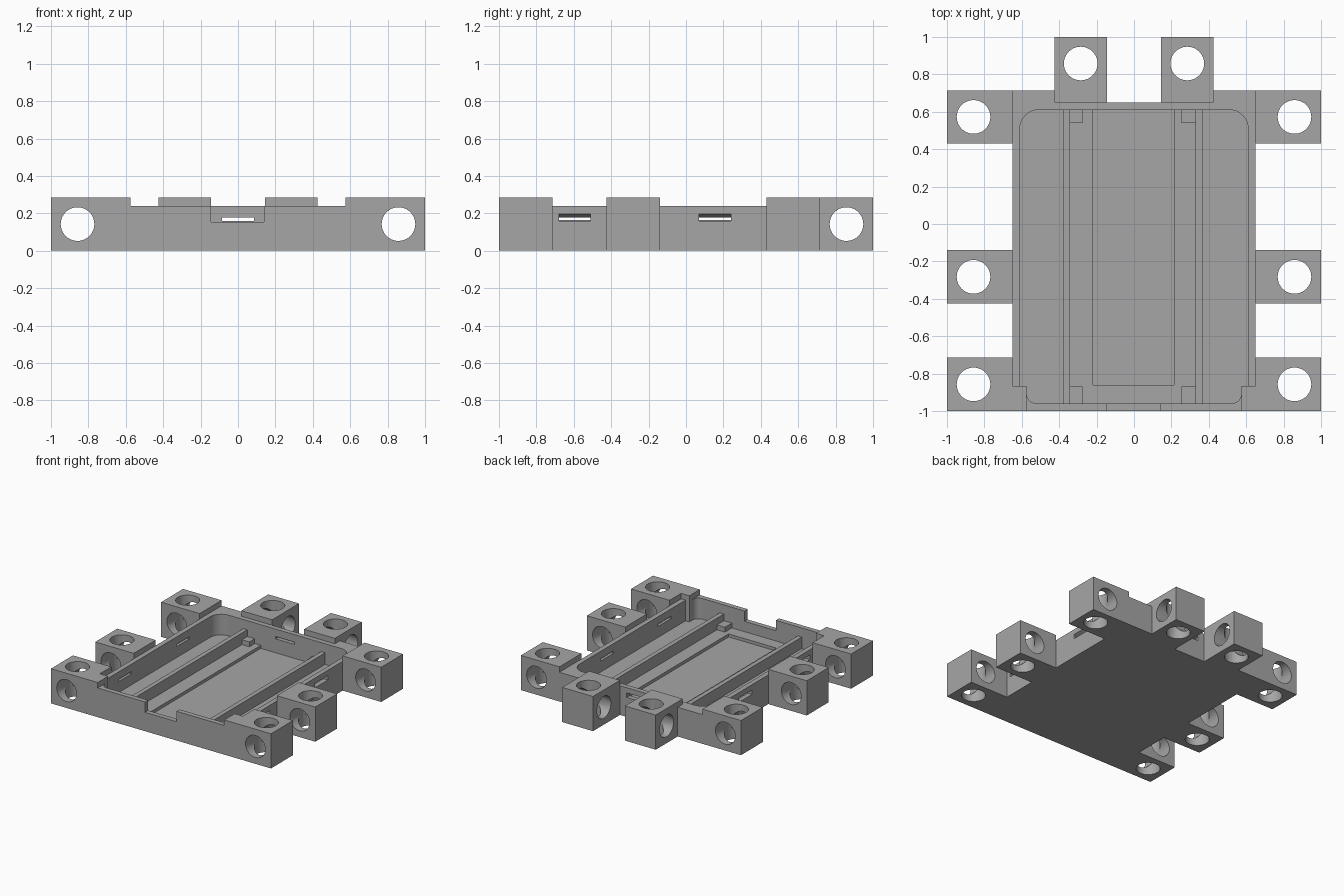
import bpy
import bmesh
from math import cos, sin, pi, radians
from mathutils import Matrix, Vector

if "Cube" in bpy.data.objects:
    bpy.data.objects.remove(bpy.data.objects["Cube"])

# Single grey plastic
grey = bpy.data.materials.new("grey_plastic")
grey.use_nodes = True
colour = (0.38, 0.38, 0.38, 1)
grey.diffuse_color = colour
grey.node_tree.nodes["Principled BSDF"].inputs["Base Color"].default_value = colour

HEIGHT, RIM, FLOOR, RECESS = 0.285, 0.24, 0.07, 0.045
MID = HEIGHT / 2


def make(name, bm):
    bmesh.ops.recalc_face_normals(bm, faces=bm.faces)
    mesh = bpy.data.meshes.new(name)
    bm.to_mesh(mesh)
    bm.free()
    mesh.materials.append(grey)
    obj = bpy.data.objects.new(name, mesh)
    bpy.context.collection.objects.link(obj)
    return obj


def prism(name, points, z0, z1):
    """Extrude a flat outline upwards."""
    bm = bmesh.new()
    face = bm.faces.new([bm.verts.new((x, y, z0)) for x, y in points])
    top = bmesh.ops.extrude_face_region(bm, geom=[face])["geom"]
    verts = [v for v in top if isinstance(v, bmesh.types.BMVert)]
    bmesh.ops.translate(bm, verts=verts, vec=(0, 0, z1 - z0))
    return make(name, bm)


def box(name, x0, x1, y0, y1, z0, z1):
    return prism(name, [(x0, y0), (x1, y0), (x1, y1), (x0, y1)], z0, z1)


def mirrored(half):
    """Close a right-hand outline with its reflection."""
    return half + [(-x, y) for x, y in reversed(half)]


def arc(cx, cy, r, start, end, steps=8):
    angles = [radians(start + (end - start) * i / steps) for i in range(steps + 1)]
    return [(cx + r * cos(a), cy + r * sin(a)) for a in angles]


def rod(x, y, z, axis):
    """Round hole cutter along the given axis."""
    bm = bmesh.new()
    bmesh.ops.create_cone(bm, cap_ends=True, segments=40, radius1=0.09,
                          radius2=0.09, depth=0.45)
    turn = Vector((0, 0, 1)).rotation_difference(Vector(axis)).to_matrix().to_4x4()
    bm.transform(Matrix.Translation((x, y, z)) @ turn)
    return make("hole_cutter", bm)


def cut(obj, cutter):
    cutter.hide_render = True
    mod = obj.modifiers.new("cut", "BOOLEAN")
    mod.operation, mod.solver, mod.object = "DIFFERENCE", "EXACT", cutter
    bpy.context.view_layer.update()
    graph = bpy.context.evaluated_depsgraph_get()
    result = bpy.data.meshes.new_from_object(obj.evaluated_get(graph))
    obj.modifiers.clear()
    obj.data = result
    bpy.data.objects.remove(cutter)


def slot(turn, x, y):
    """Clip slot with a sloping ceiling, running through a wall."""
    bm = bmesh.new()
    profile = [(-0.05, 0.16), (0.05, 0.16), (0.05, 0.21), (-0.05, 0.165)]
    rows = [[bm.verts.new((u, v, z)) for u, z in profile] for v in (-0.085, 0.085)]
    for row in rows:
        bm.faces.new(row)
    for i in range(4):
        j = (i + 1) % 4
        bm.faces.new([rows[0][i], rows[0][j], rows[1][j], rows[1][i]])
    bm.transform(Matrix.Translation((x, y, 0)) @ Matrix.Rotation(turn, 4, "Z"))
    return make("slot_cutter", bm)


# Tray body with all its mounting lugs as one footprint
side_lugs = [(0.715, 0.43), (-0.14, -0.425), (-0.715, -1)]
half = [(0.145, 0.65), (0.145, 1), (0.425, 1), (0.425, 0.715)]
for i, (back, front) in enumerate(side_lugs):
    if i:
        half.append((0.65, back))
    half += [(1, back), (1, front)]
    if i < 2:
        half.append((0.65, front))
tray = prism("tray", mirrored(half), 0, HEIGHT)

# Lower the rim between the lugs
rim = [(0.145, 0.8), (0.145, 0.65), (0.425, 0.65), (0.425, 0.8), (0.65, 0.8),
       (0.65, -0.865), (0.575, -0.865), (0.575, -1.1)]
cut(tray, prism("rim_cutter", mirrored(rim), RIM, 0.4))

# Cavity with rounded corners, floor recess and front notch
cavity = (arc(0.51, 0.51, 0.1, 90, 0) + [(0.61, -0.865), (0.575, -0.865)]
          + arc(0.52, -0.905, 0.055, 0, -90))
cut(tray, prism("cavity_cutter", mirrored(cavity), FLOOR, 0.4))
cut(tray, box("recess_cutter", -0.22, 0.215, -0.86, 0.61, RECESS, 0.2))
cut(tray, box("notch_cutter", -0.145, 0.14, -1.1, -0.9, 0.155, 0.4))

# Clip slots in the side and back walls
for y in (-0.595, 0.155):
    cut(tray, slot(0, 0.63, y))
    cut(tray, slot(pi, -0.63, y))
cut(tray, slot(pi / 2, 0, 0.63))

# Crossing bolt holes in every lug
for side in (-1, 1):
    for back, front in side_lugs:
        y = (back + front) / 2
        cut(tray, rod(side * 0.858, y, MID, (0, 0, 1)))
        cut(tray, rod(side * 0.858, y, MID, (0, 1, 0)))
    cut(tray, rod(side * 0.285, 0.858, MID, (0, 0, 1)))
    cut(tray, rod(side * 0.285, 0.858, MID, (1, 0, 0)))

# Two floor rails, each with a small stop at both ends
parts = [tray]
for label, x0, x1, t0, t1 in (("left", 0.328, 0.365, 0.255, 0.33),
                              ("right", -0.38, -0.343, -0.345, -0.275)):
    parts.append(box(label + "_rail", x0, x1, -0.965, 0.615, FLOOR - 0.01, 0.165))
    parts.append(box(label + "_back_stop", t0, t1, 0.54, 0.615, FLOOR - 0.01, 0.11))
    parts.append(box(label + "_front_stop", t0, t1, -0.965, -0.87, FLOOR - 0.01, 0.11))

# Smooth the bores, keep the edges crisp
bpy.ops.object.select_all(action="DESELECT")
for part in parts:
    part.select_set(True)
bpy.context.view_layer.objects.active = tray
bpy.ops.object.shade_smooth_by_angle(angle=radians(30))
